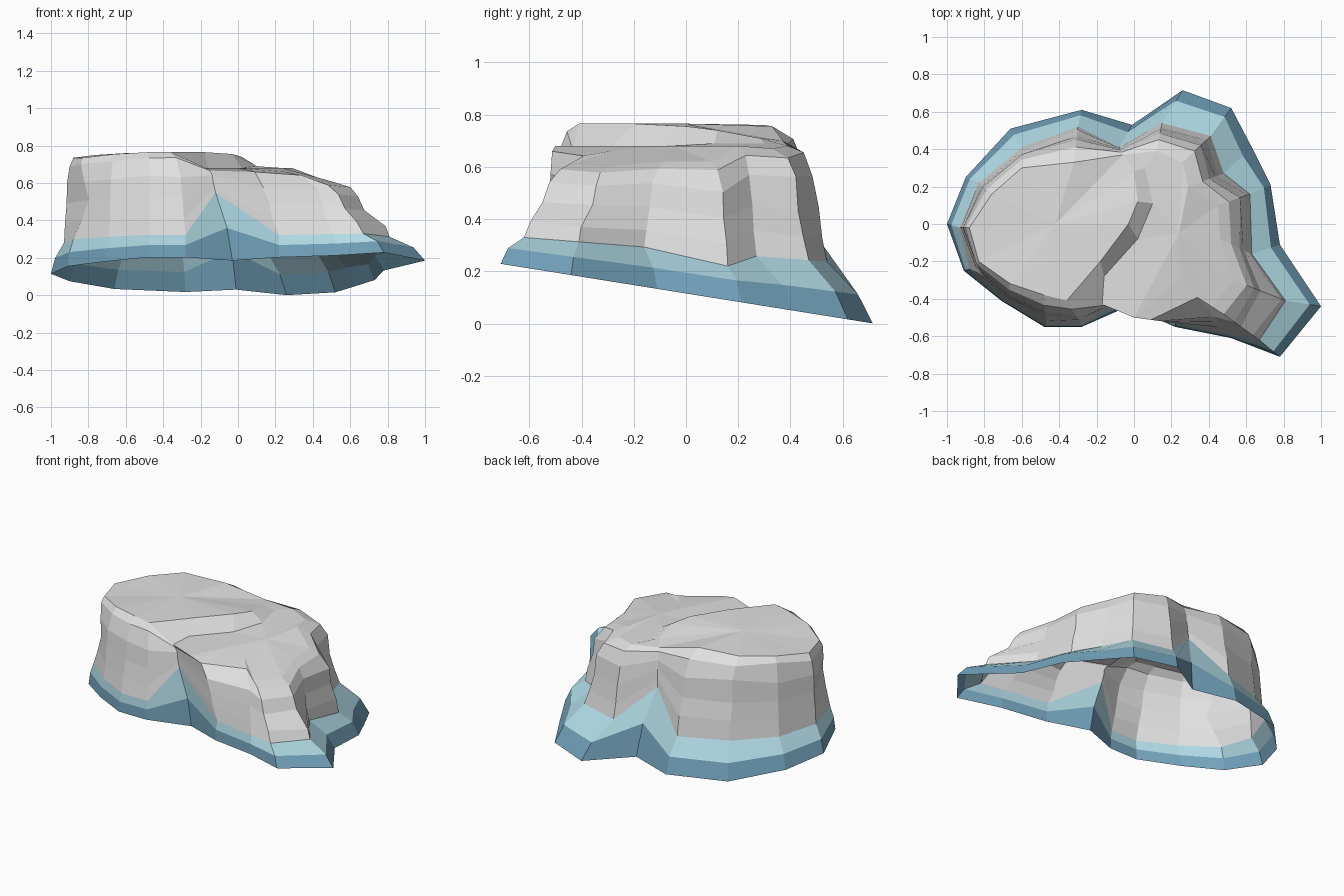
import bpy, random
from mathutils import Vector

if "Cube" in bpy.data.objects:
    bpy.data.objects.remove(bpy.data.objects["Cube"])

random.seed(4)


def material(name, col):
    m = bpy.data.materials.new(name)
    m.diffuse_color = (*col, 1)
    m.use_nodes = True
    m.node_tree.nodes["Principled BSDF"].inputs["Base Color"].default_value = m.diffuse_color
    return m


STONE = material("stone grey", (0.75, 0.75, 0.75))
FOAM = material("pale blue", (0.46, 0.74, 0.83))
WATER = material("deep blue", (0.175, 0.37, 0.51))


def build(name, verts, faces, mat):
    me = bpy.data.meshes.new(name)
    me.from_pydata([tuple(v) for v in verts], [], faces)
    me.materials.append(mat)
    me.update()
    ob = bpy.data.objects.new(name, me)
    bpy.context.collection.objects.link(ob)
    return ob


def loft(rings):
    """Stack closed rings of equal count into quads."""
    n = len(rings[0])
    verts = [v for r in rings for v in r]
    faces = [(k * n + i, k * n + (i + 1) % n, (k + 1) * n + (i + 1) % n, (k + 1) * n + i)
             for k in range(len(rings) - 1) for i in range(n)]
    return verts, faces


# Outlines, counter-clockwise from the right tip; 6 = back notch, 15 = front notch
rim_xy = [(1, -.44), (.78, -.11), (.73, .21), (.63, .41), (.52, .62), (.26, .715), (-.01, .53),
          (-.28, .61), (-.66, .51), (-.90, .25), (-1, 0), (-.91, -.25), (-.71, -.41),
          (-.48, -.55), (-.28, -.55), (-.03, -.44), (.22, -.55), (.52, -.61), (.78, -.71)]
base_xy = [(.81, -.41), (.63, -.16), (.62, .16), (.48, .27), (.41, .47), (.15, .54), (-.08, .41),
           (-.30, .52), (-.60, .41), (-.83, .22), (-.93, -.02), (-.88, -.24), (-.69, -.41),
           (-.47, -.54), (-.28, -.54), (-.12, -.44), (.22, -.53), (.51, -.59), (.67, -.62)]
top = [(.53, -.30, .60), (.46, -.08, .62), (.45, .10, .62), (.29, .20, .68), (.26, .33, .67),
       (.12, .39, .68), (-.06, .37, .70), (-.32, .33, .755), (-.60, .30, .76), (-.76, .16, .75),
       (-.88, -.02, .735), (-.83, -.20, .735), (-.66, -.32, .755), (-.48, -.38, .765),
       (-.36, -.41, .765), (-.17, -.43, .68), (0, -.50, .68), (.25, -.29, .66), (.42, -.44, .61)]
n, BACK, FRONT = len(top), 6, 15

rim = [Vector((x, y, .115 - .16 * y)) for x, y in rim_xy]
base = [Vector((x, y, .28 - .08 * y)) for x, y in base_xy]
base[BACK].z, base[FRONT].z, base[2].z = .46, .55, .22
band = []
for r, b in zip(rim, base):
    p = r.lerp(b, .32)
    p.z = .20 - .125 * r.y
    band.append(p)
band[BACK].z, band[FRONT].z = .24, .36
band[2].z = .165
top = [Vector(t) for t in top]

# Tilted water skirt (open underneath) and pale foam band
build("water_skirt", *loft([rim, band]), WATER)
build("foam_band", *loft([band, base]), FOAM)

# Rock: steep faceted sides curving in to the top edge, a ledge at the right end
heights = (.22, .47, .72, .92)
steep, ledge = (.12, .26, .36, .62), (.10, .44, .56, .78)
rings = [base]
for k, h in enumerate(heights):
    ring = []
    for i, (b, t) in enumerate(zip(base, top)):
        inward = (ledge if i in (0, 18) else steep)[k]
        p = b.lerp(t, inward + random.uniform(-.05, .05))
        p.z = b.z + (t.z - b.z) * (h + random.uniform(-.03, .03))
        if i == 11:                      # undercut on the front left corner
            p += Vector((.07, -.05, 0)) * (1 - abs(k - 1) * .45)
        ring.append(p)
    rings.append(ring)
t0 = len(rings) * n
rings.append(top)
verts, faces = loft(rings)

# Raised left plateau, lower right plateau and the sloping step between them
u0 = len(verts)
verts += [Vector(p) for p in ((-.18, -.20, .765), (-.03, 0, .755), (.02, .12, .74), (0, .28, .71))]
l0 = len(verts)
verts += [Vector(p) for p in ((-.16, -.28, .68), (.02, -.08, .68), (.10, .11, .69), (.06, .30, .69))]
upper = [t0 + FRONT - 1] + [u0 + i for i in range(4)] + [t0 + BACK]
lower = [t0 + FRONT] + [l0 + i for i in range(4)] + [t0 + BACK - 1]
for a, b, c, d in zip(upper, lower, lower[1:], upper[1:]):
    faces.append((a, b, c, d))


def fan(loop, centre):
    verts.append(Vector(centre))
    c = len(verts) - 1
    for i in range(len(loop)):
        faces.append((loop[i], loop[(i + 1) % len(loop)], c))


fan([t0 + i for i in range(BACK, FRONT)] + upper[1:-1], (-.42, 0, .765))
fan([t0 + i % n for i in range(FRONT, n + BACK)] + lower[1:-1][::-1], (.24, -.05, .68))
build("rock", verts, faces, STONE)
